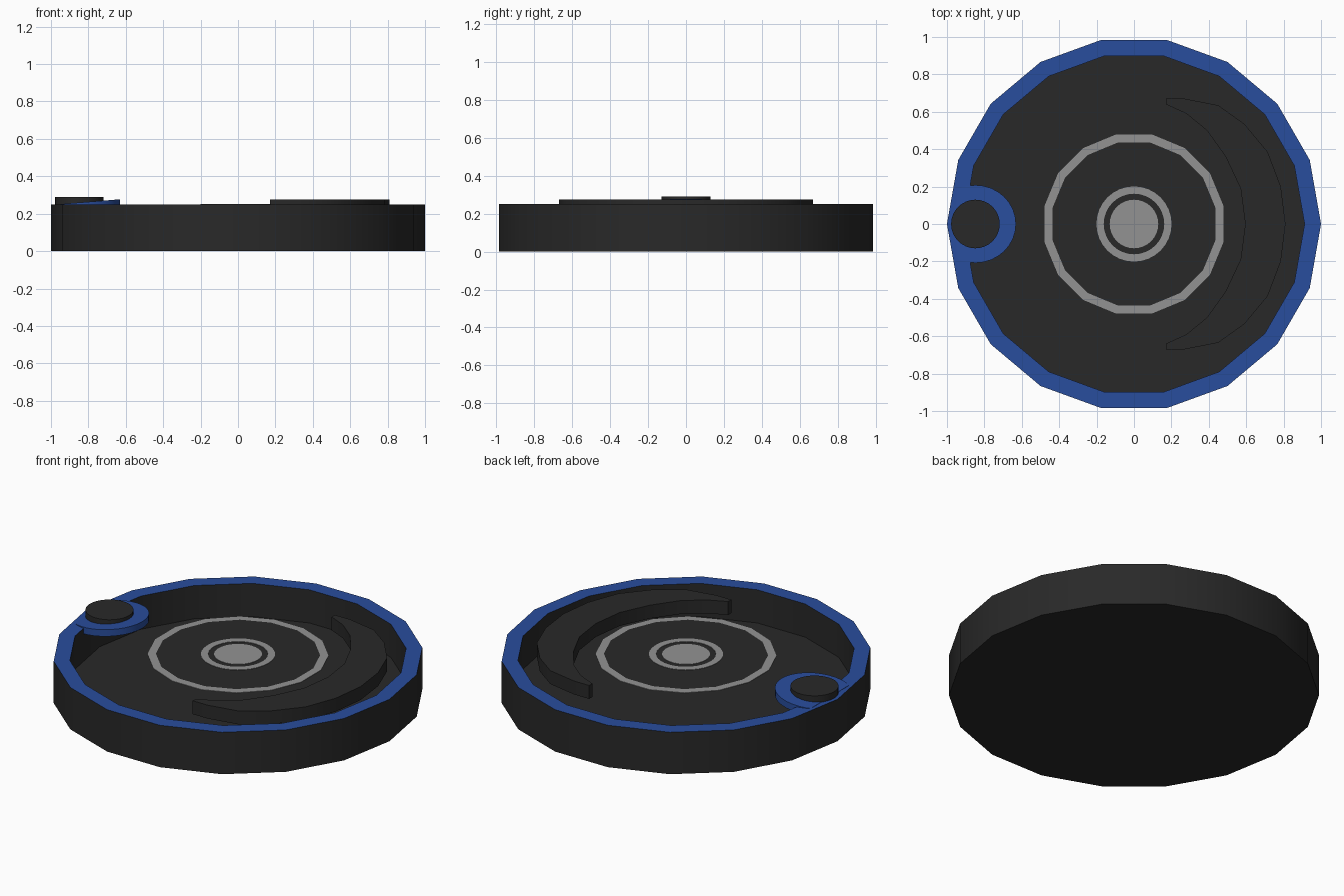
import bpy, bmesh, math

cube = bpy.data.objects.get("Cube")
if cube:
    bpy.data.objects.remove(cube, do_unlink=True)


def material(name, r, g, b):
    m = bpy.data.materials.new(name)
    m.use_nodes = True
    m.diffuse_color = (r, g, b, 1)
    m.node_tree.nodes["Principled BSDF"].inputs["Base Color"].default_value = (r, g, b, 1)
    return m


charcoal = material("charcoal", 0.022, 0.022, 0.022)
blue = material("blue", 0.022, 0.075, 0.34)
grey = material("light_grey", 0.29, 0.29, 0.29)


def finish(name, bm, mats):
    bmesh.ops.remove_doubles(bm, verts=bm.verts, dist=1e-5)
    bmesh.ops.recalc_face_normals(bm, faces=bm.faces)
    mesh = bpy.data.meshes.new(name)
    bm.to_mesh(mesh)
    bm.free()
    for m in mats:
        mesh.materials.append(m)
    obj = bpy.data.objects.new(name, mesh)
    bpy.context.collection.objects.link(obj)
    bpy.ops.object.select_all(action='DESELECT')
    obj.select_set(True)
    bpy.context.view_layer.objects.active = obj
    bpy.ops.object.shade_smooth_by_angle(angle=math.radians(30))
    return obj


def lathe(name, profile, sides, mats, turn=0.0, closed=False, rule=None):
    """Revolve (radius, z) points about the z axis."""
    bm = bmesh.new()
    loop = profile + profile[:1] if closed else profile
    c, s = math.cos(turn), math.sin(turn)
    verts = [bm.verts.new((r * c, r * s, z)) for r, z in loop]
    edges = [bm.edges.new(pair) for pair in zip(verts, verts[1:])]
    bmesh.ops.spin(bm, geom=verts + edges, cent=(0, 0, 0), axis=(0, 0, 1),
                   angle=math.tau, steps=sides)
    bmesh.ops.remove_doubles(bm, verts=bm.verts, dist=1e-5)
    bmesh.ops.recalc_face_normals(bm, faces=bm.faces)
    if rule:
        for f in bm.faces:
            f.material_index = rule(f)
    return finish(name, bm, mats)


def slab(name, outline, bottom, top, mat):
    """Extrude a flat outline; bottom and top are heights as functions of x."""
    bm = bmesh.new()
    low = [bm.verts.new((x, y, bottom(x))) for x, y in outline]
    high = [bm.verts.new((x, y, top(x))) for x, y in outline]
    bm.faces.new(low)
    bm.faces.new(high)
    for i in range(len(low)):
        j = (i + 1) % len(low)
        bm.faces.new((low[i], low[j], high[j], high[i]))
    return finish(name, bm, [mat])


# Faceted tray with a blue top rim
H, FLOOR, INNER = 0.25, 0.052, 0.912
lathe("tray", [(0, 0), (1, 0), (1, H), (INNER, H), (INNER, FLOOR), (0, FLOOR)],
      18, [charcoal, blue],
      rule=lambda f: int(f.normal.z > 0.9 and f.calc_center_median().z > H - 0.01))

# Thin dial plate level with the rim, edged by a grey band
lathe("dial_plate", [(0, H - 0.005), (0.491, H - 0.005), (0.491, H), (0.444, H), (0, H)],
      16, [charcoal, grey], turn=math.pi / 16,
      rule=lambda f: int(f.calc_center_median().xy.length > 0.42))

# Raised markings at the middle of the dial
T = H + 0.002
lathe("inner_ring", [(0.162, H - 0.002), (0.201, H - 0.002), (0.201, T), (0.162, T)],
      32, [grey], closed=True)
lathe("centre_disc", [(0, H - 0.002), (0.13, H - 0.002), (0.13, T), (0, T)], 32, [grey])

# Crescent plate, mirrored front to back
outer = [(0.81, 0), (0.785, 0.2), (0.715, 0.385), (0.59, 0.535), (0.45, 0.635),
         (0.27, 0.67), (0.17, 0.67)]
inner = [(0.17, 0.64), (0.28, 0.59), (0.39, 0.5), (0.49, 0.36), (0.57, 0.19), (0.595, 0)]
half = outer + inner
mirrored = [(x, -y) for x, y in reversed(half) if y > 0]
slab("crescent", half + mirrored, lambda x: 0.195, lambda x: 0.275, charcoal)

# Sloping blue collar around the knob, trimmed at the rim
KX = -0.848
collar = [(max(KX + 0.217 * math.cos(a), -0.95), 0.208 * math.sin(a))
          for a in (math.tau * i / 32 for i in range(32))]
trimmed = [p for i, p in enumerate(collar)
           if p[0] > -0.95 or collar[i - 1][0] > -0.95 or collar[(i + 1) % 32][0] > -0.95]
slab("knob_collar", trimmed, lambda x: 0.237 + 0.08 * (x + 0.63),
     lambda x: 0.277 + 0.08 * (x + 0.63), blue)

# Knob
knob = lathe("knob", [(0, 0.23), (0.13, 0.23), (0.13, 0.29), (0, 0.29)], 32, [charcoal])
knob.location.x = KX
